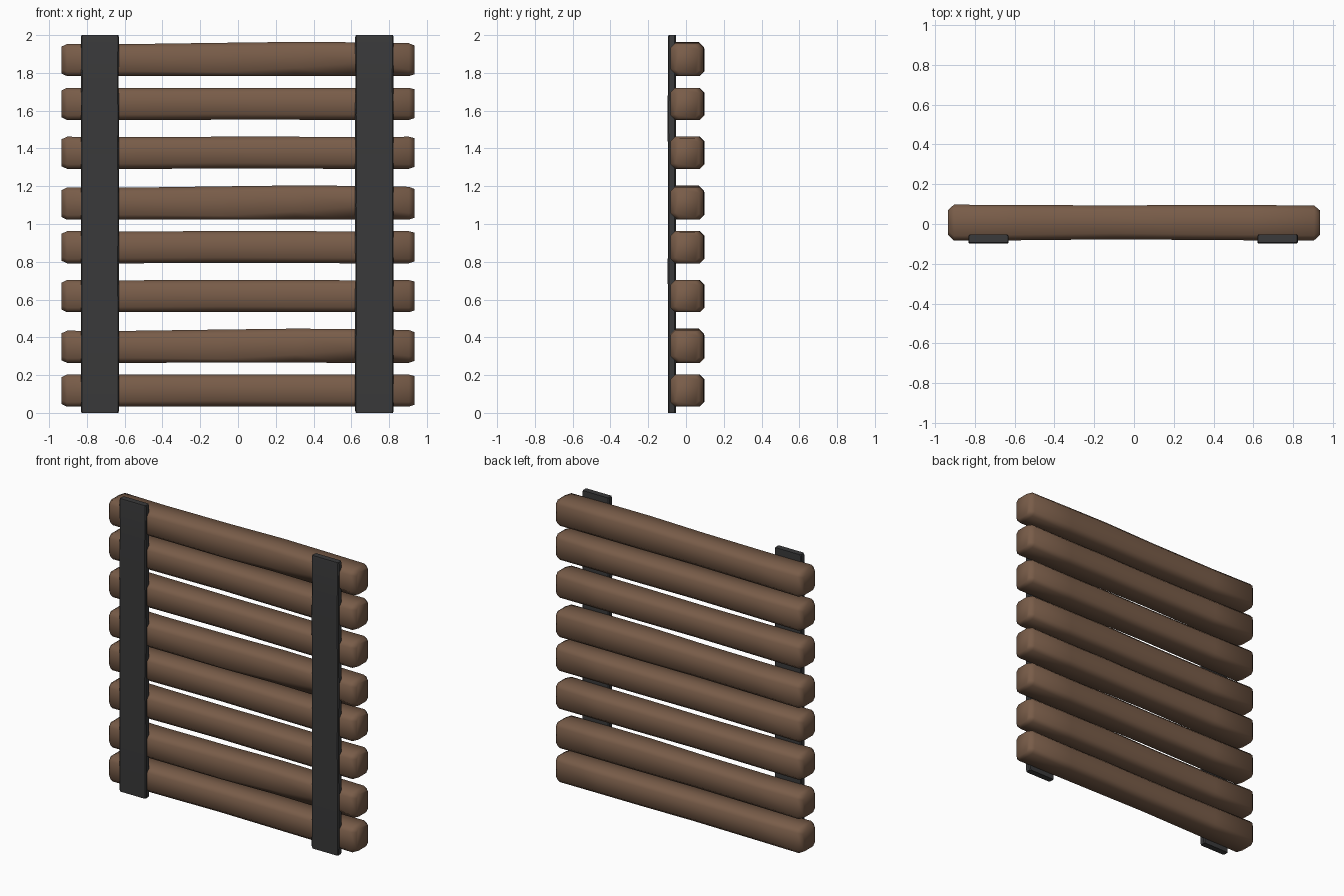
import bpy, bmesh, math

if "Cube" in bpy.data.objects:
    bpy.data.objects.remove(bpy.data.objects["Cube"])


def material(name, rgb):
    m = bpy.data.materials.new(name)
    m.diffuse_color = (*rgb, 1)
    m.use_nodes = True
    m.node_tree.nodes["Principled BSDF"].inputs["Base Color"].default_value = m.diffuse_color
    return m


wood = material("brown wood", (0.19, 0.108, 0.066))
dark = material("charcoal strap", (0.042, 0.042, 0.043))


def loft(name, rings, mat, angle):
    """Skin a row of equal-sized rings and cap both ends."""
    bm = bmesh.new()
    loops = [[bm.verts.new(p) for p in r] for r in rings]
    n = len(loops[0])
    for a, b in zip(loops, loops[1:]):
        for i in range(n):
            j = (i + 1) % n
            bm.faces.new((a[i], a[j], b[j], b[i]))
    bm.faces.new(loops[0])
    bm.faces.new(loops[-1])
    bmesh.ops.recalc_face_normals(bm, faces=bm.faces)
    me = bpy.data.meshes.new(name)
    bm.to_mesh(me)
    bm.free()
    me.materials.append(mat)
    ob = bpy.data.objects.new(name, me)
    bpy.context.collection.objects.link(ob)
    bpy.ops.object.select_all(action='DESELECT')
    ob.select_set(True)
    bpy.context.view_layer.objects.active = ob
    bpy.ops.object.shade_smooth_by_angle(angle=math.radians(angle))
    return ob


def octagon(u0, u1, v0, v1, c, low=None):
    """Chamfered rectangle; low = size of the chamfer at the (u0, v0) corner."""
    d = c if low is None else low
    du = min(d, 0.035)
    return [(u0 + du, v0), (u1 - c, v0), (u1, v0 + c), (u1, v1 - c),
            (u1 - c, v1), (u0 + c, v1), (u0, v1 - c), (u0, v0 + d)]


# Planks: x, front y, back y, bottom inset, top inset, chamfer, warped lower chamfer, warped top lift
STATIONS = [
    (-0.935, -0.055, 0.070, 0.014, 0.014, 0.020, 0.020, 0.000),
    (-0.905, -0.083, 0.097, 0.000, 0.000, 0.024, 0.024, 0.000),
    (-0.600, -0.082, 0.096, 0.000, 0.001, 0.028, 0.026, 0.000),
    (-0.100, -0.077, 0.093, 0.001, 0.000, 0.030, 0.020, 0.006),
    (0.300, -0.080, 0.096, 0.001, 0.000, 0.028, 0.042, 0.011),
    (0.600, -0.082, 0.095, 0.000, 0.001, 0.028, 0.068, 0.010),
    (0.905, -0.082, 0.093, 0.000, 0.000, 0.024, 0.035, 0.004),
    (0.935, -0.055, 0.068, 0.010, 0.008, 0.020, 0.025, 0.000),
]
BOTTOMS = [0.033, 0.265, 0.533, 0.792, 1.023, 1.292, 1.551, 1.783]
for k, z in enumerate(BOTTOMS):
    warped = k in (1, 4, 7)
    rings = []
    for x, y0, y1, b, t, c, low, lift in STATIONS:
        top = z + 0.170 - t + (lift if warped else 0)
        ring = octagon(y0, y1, z + b, top, c, low if warped else None)
        rings.append([(x, y, h) for y, h in ring])
    loft(f"plank_{k + 1}", rings, wood, 60)

# Straps: two thin, slightly uneven uprights on the front
HEIGHTS = [(0.0, 0.004, 0), (0.012, 0, 0.001), (0.4, 0, 0), (0.75, 0.001, 0.002), (1.1, 0, 0),
           (1.4, 0.001, 0.001), (1.58, 0, 0.004), (1.75, 0.002, 0), (1.988, 0, 0), (2.0, 0.004, -0.002)]
for side, x0, x1 in (("left", -0.832, -0.630), ("right", 0.620, 0.824)):
    rings = []
    for z, inset, bulge in HEIGHTS:
        ring = octagon(x0 + inset, x1 - inset, -0.095 - bulge, -0.054, 0.006)
        rings.append([(x, y, z) for x, y in ring])
    loft(f"{side}_strap", rings, dark, 40)
